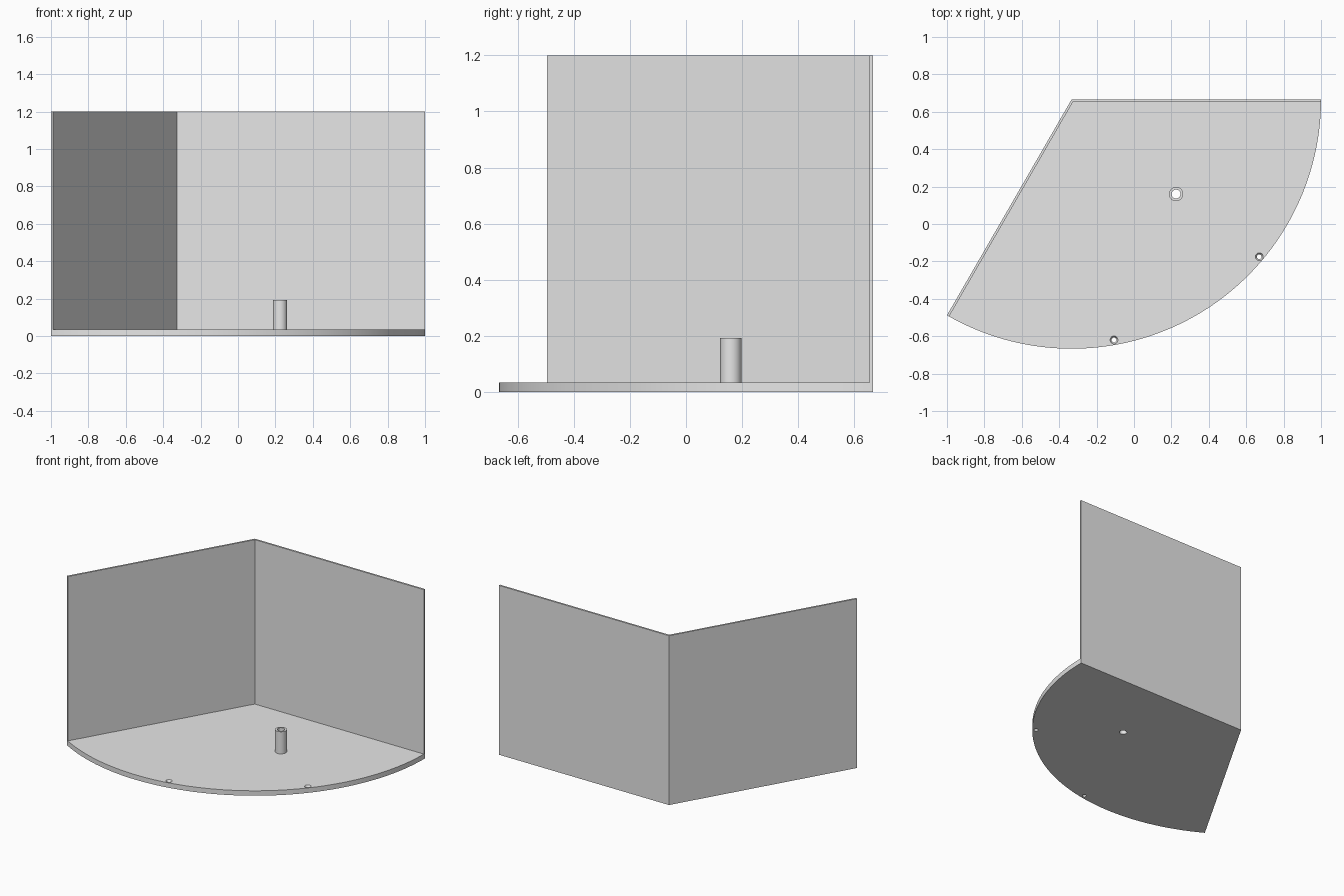
import bpy, bmesh, math
from mathutils import Vector

if "Cube" in bpy.data.objects:
    bpy.data.objects.remove(bpy.data.objects["Cube"], do_unlink=True)

RADIUS = 4 / 3
CORNER = Vector((-1 / 3, 2 / 3))
FLOOR, TOP, WALL = 0.035, 1.2, 0.013
SWEEP = math.radians(-120)
POST = (0.225, 0.16)
SMALL_HOLES = [(0.67, -0.175), (-0.107, -0.62)]

grey = bpy.data.materials.new("light_grey")
grey.use_nodes = True
grey.diffuse_color = (0.8, 0.8, 0.8, 1)
grey.node_tree.nodes["Principled BSDF"].inputs["Base Color"].default_value = (0.8, 0.8, 0.8, 1)


def finish(name, bm):
    bmesh.ops.recalc_face_normals(bm, faces=bm.faces)
    mesh = bpy.data.meshes.new(name)
    bm.to_mesh(mesh)
    bm.free()
    mesh.materials.append(grey)
    obj = bpy.data.objects.new(name, mesh)
    bpy.context.collection.objects.link(obj)
    return obj


def activate(obj):
    bpy.ops.object.select_all(action='DESELECT')
    obj.select_set(True)
    bpy.context.view_layer.objects.active = obj


def smooth(obj):
    activate(obj)
    bpy.ops.object.shade_smooth_by_angle(angle=math.radians(30))


def prism(name, outline, z0, z1):
    bm = bmesh.new()
    face = bm.faces.new([bm.verts.new((p[0], p[1], z0)) for p in outline])
    new = bmesh.ops.extrude_face_region(bm, geom=[face])["geom"]
    verts = [v for v in new if isinstance(v, bmesh.types.BMVert)]
    bmesh.ops.translate(bm, verts=verts, vec=(0, 0, z1 - z0))
    return finish(name, bm)


def lathe(name, profile, centre, steps=40):
    """Revolve a closed (radius, z) profile; axis points merge into solid ends."""
    bm = bmesh.new()
    verts = [bm.verts.new((r, 0, z)) for r, z in profile]
    edges = [bm.edges.new((verts[i - 1], verts[i])) for i in range(len(verts))]
    bmesh.ops.spin(bm, geom=verts + edges, cent=(0, 0, 0), axis=(0, 0, 1),
                   angle=math.tau, steps=steps)
    bmesh.ops.remove_doubles(bm, verts=bm.verts, dist=1e-5)
    bmesh.ops.translate(bm, verts=bm.verts, vec=(*centre, 0))
    return finish(name, bm)


def polar(angle, radius=RADIUS):
    return CORNER + radius * Vector((math.cos(angle), math.sin(angle)))


# Floor: a 120 degree sector
arc = [polar(SWEEP * i / 96) for i in range(97)]
floor = prism("floor", [CORNER] + arc, 0, FLOOR)

# Bore under the post and two countersunk holes near the rim
bore = [(0, -0.02), (0.024, -0.02), (0.024, 0.06), (0, 0.06)]
countersink = [(0, -0.02), (0.013, -0.02), (0.013, 0.022),
               (0.021, FLOOR), (0.021, 0.06), (0, 0.06)]
cutters = [lathe("bore_cutter", bore, POST)]
cutters += [lathe("hole_cutter", countersink, c) for c in SMALL_HOLES]
for cutter in cutters:
    cutter.hide_render = True
    activate(floor)
    mod = floor.modifiers.new("hole", 'BOOLEAN')
    mod.operation, mod.solver, mod.object = 'DIFFERENCE', 'EXACT', cutter
    bpy.ops.object.modifier_apply(modifier=mod.name)
    bpy.data.objects.remove(cutter, do_unlink=True)
smooth(floor)

# Two upright walls meeting at the corner, ends trimmed to the rim
inset = math.asin(WALL / RADIUS)
inner = polar(SWEEP / 2, WALL / math.sin(-SWEEP / 2))
prism("walls", [CORNER, polar(0), polar(-inset), inner,
                polar(SWEEP + inset), polar(SWEEP)], FLOOR, TOP)

# Hollow post
post = lathe("hollow_post", [(0.024, FLOOR), (0.038, FLOOR),
                             (0.038, 0.192), (0.024, 0.192)], POST)
smooth(post)
